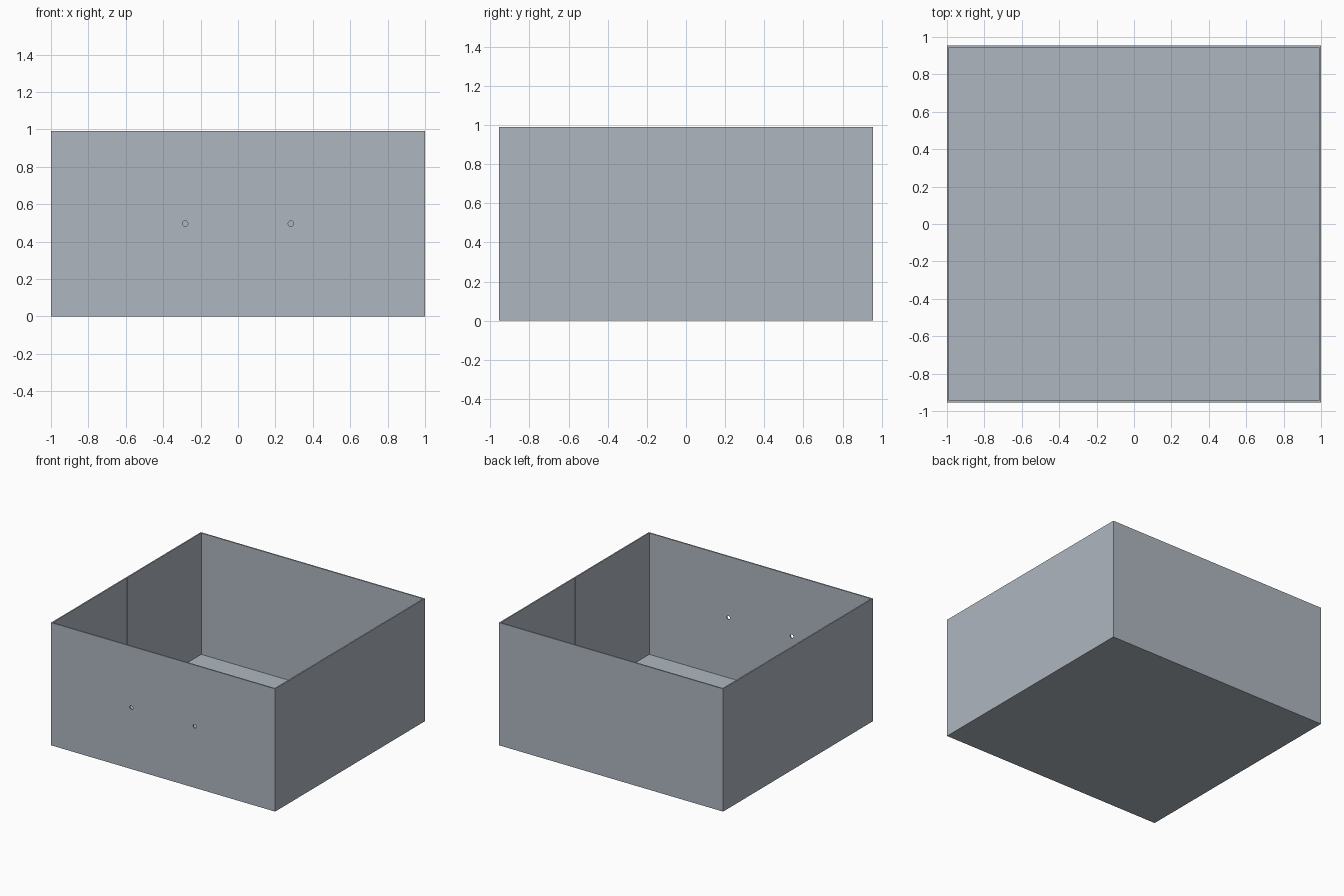
import bpy
from math import radians

if "Cube" in bpy.data.objects:
    bpy.data.objects.remove(bpy.data.objects["Cube"])

HX, HY, H = 1.0, 0.955, 0.99   # half width, half depth, height
T = 0.011                      # wall and floor thickness


def box(name, x, y, z0, z1):
    """Centred box with half sizes x, y between two heights."""
    bpy.ops.mesh.primitive_cube_add(size=2, location=(0, 0, (z0 + z1) / 2))
    ob = bpy.context.object
    ob.name = name
    ob.scale = (x, y, (z1 - z0) / 2)
    bpy.ops.object.transform_apply(location=True, rotation=False, scale=True)
    return ob


def cut(target, cutter):
    """Subtract the cutter, then remove it."""
    mod = target.modifiers.new("cut", 'BOOLEAN')
    mod.operation = 'DIFFERENCE'
    mod.solver = 'EXACT'
    mod.object = cutter
    bpy.context.view_layer.objects.active = target
    bpy.ops.object.modifier_apply(modifier=mod.name)
    bpy.data.objects.remove(cutter)


# Open drawer box with thin walls and floor
drawer = box("drawer_box", HX, HY, 0, H)
cut(drawer, box("cavity_cutter", HX - T, HY - T, T, H + 0.2))

# Fine vertical seam halfway along the inside of both side walls
cut(drawer, box("seam_cutter", HX - T + 0.002, 0.002, T + 0.001, H + 0.2))

# Two handle screw holes in the front panel
for side in (-1, 1):
    bpy.ops.mesh.primitive_cylinder_add(
        vertices=24, radius=0.015, depth=0.1,
        location=(side * 0.283, -HY, 0.496), rotation=(radians(90), 0, 0))
    cut(drawer, bpy.context.object)

# Blue-grey metal colour
metal = bpy.data.materials.new("blue_grey_metal")
metal.diffuse_color = (0.42, 0.47, 0.52, 1)
metal.use_nodes = True
metal.node_tree.nodes["Principled BSDF"].inputs["Base Color"].default_value = metal.diffuse_color
drawer.data.materials.clear()
drawer.data.materials.append(metal)
